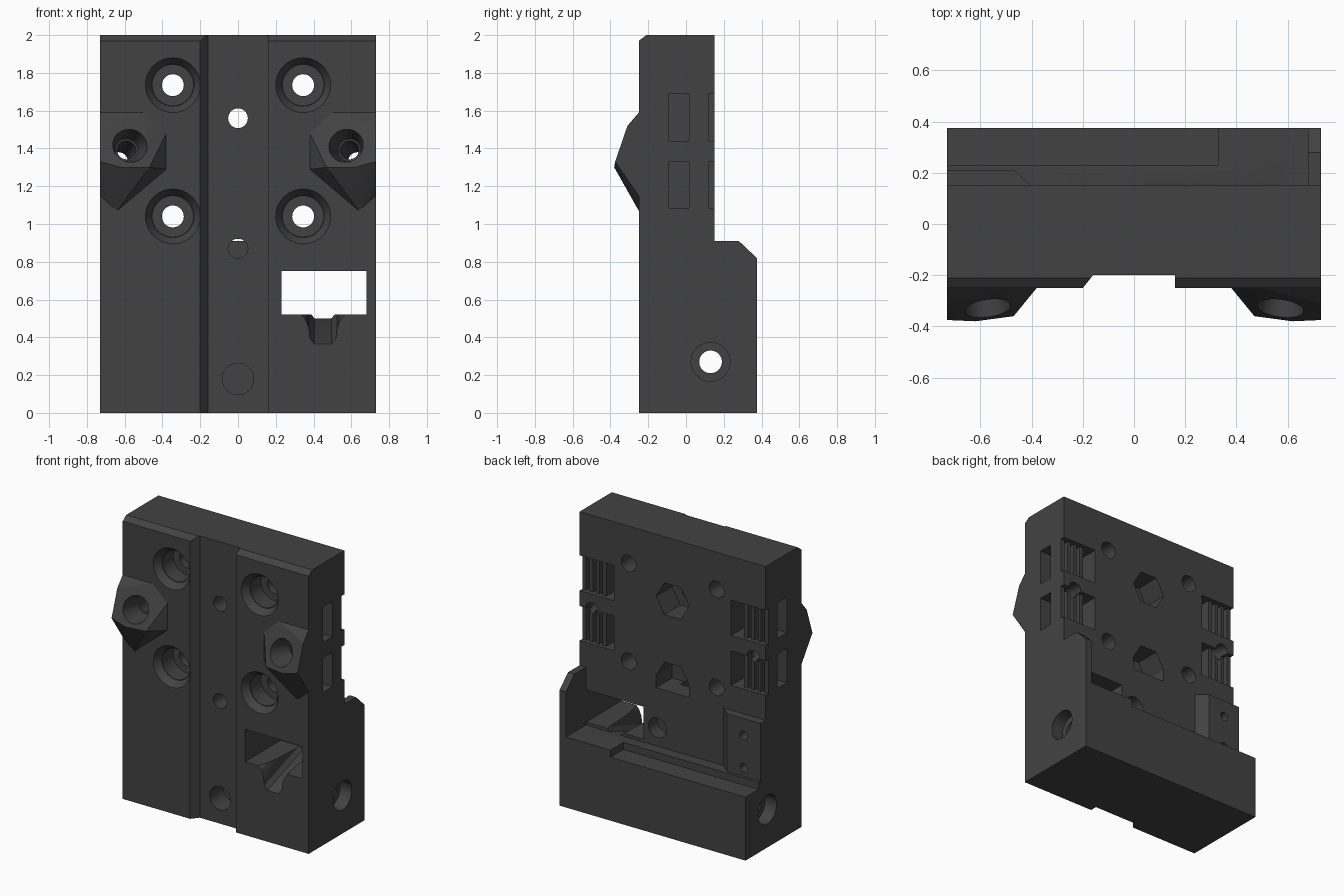
import bpy, bmesh, math
from mathutils import Vector, Matrix

if "Cube" in bpy.data.objects:
    bpy.data.objects.remove(bpy.data.objects["Cube"])

plastic = bpy.data.materials.new("dark_grey_plastic")
plastic.diffuse_color = (0.055, 0.055, 0.055, 1)
plastic.use_nodes = True
plastic.node_tree.nodes["Principled BSDF"].inputs["Base Color"].default_value = plastic.diffuse_color


def make(name, bm):
    bmesh.ops.recalc_face_normals(bm, faces=bm.faces)
    me = bpy.data.meshes.new(name)
    bm.to_mesh(me)
    bm.free()
    ob = bpy.data.objects.new(name, me)
    bpy.context.collection.objects.link(ob)
    me.materials.append(plastic)
    return ob


def prism(name, pts, vec):
    """Closed outline of 3D points, extruded along vec."""
    bm = bmesh.new()
    f = bm.faces.new([bm.verts.new(p) for p in pts])
    r = bmesh.ops.extrude_face_region(bm, geom=[f])
    moved = [v for v in r["geom"] if isinstance(v, bmesh.types.BMVert)]
    bmesh.ops.translate(bm, verts=moved, vec=Vector(vec))
    return make(name, bm)


def box(name, x0, x1, y0, y1, z0, z1):
    x0, x1 = min(x0, x1), max(x0, x1)
    pts = [(x0, y0, z0), (x1, y0, z0), (x1, y1, z0), (x0, y1, z0)]
    return prism(name, pts, (0, 0, z1 - z0))


def rod(name, p, q, r1, r2=None):
    """Cylinder or cone from p to q."""
    p, q = Vector(p), Vector(q)
    d = q - p
    rot = d.to_track_quat("Z", "Y").to_matrix().to_4x4()
    bm = bmesh.new()
    bmesh.ops.create_cone(bm, cap_ends=True, segments=40, radius1=r1,
                          radius2=r1 if r2 is None else r2, depth=d.length,
                          matrix=Matrix.Translation((p + q) / 2) @ rot)
    return make(name, bm)


def combine(tool, op="DIFFERENCE"):
    m = body.modifiers.new("bool", "BOOLEAN")
    m.operation, m.solver, m.object = op, "EXACT", tool
    bpy.context.view_layer.objects.active = body
    bpy.ops.object.modifier_apply(modifier=m.name)
    bpy.data.objects.remove(tool)


# Carriage body: side outline pulled across the width
side = [(-.25, 0), (.375, 0), (.375, .82), (.28, .91), (.15, .91),
        (.15, 2), (-.21, 2), (-.25, 1.97)]
body = prism("carriage_body", [(-.73, y, z) for y, z in side], (1.46, 0, 0))

# Angled screw bosses
boss = [(.73, -.375, 1.33), (.62, -.38, 1.30), (.47, -.36, 1.30), (.38, -.25, 1.37),
        (.38, -.25, 1.48), (.5, -.25, 1.59), (.73, -.25, 1.59), (.73, -.31, 1.52),
        (.38, -.25, 1.29), (.64, -.25, 1.07), (.73, -.25, 1.15)]
for s in (-1, 1):
    bm = bmesh.new()
    for x, y, z in boss:
        bm.verts.new((s * x, y, z))
        if y == -.25:
            bm.verts.new((s * x, -.2, z))
    bmesh.ops.convex_hull(bm, input=bm.verts)
    combine(make("boss", bm), "UNION")

# Space above the rear shelf, leaving one side wall and the mounting plate
plan = [(-.8, .21), (-.47, .21), (-.40, .15), (.68, .15), (.68, .45), (-.8, .45)]
combine(prism("shelf_cut", [(x, y, .5) for x, y in plan], (0, 0, .5)))
combine(box("shelf_step", -.8, .33, .23, .45, .45, .6))

# Front channel with one sloped flank
chan = [(-.24, -.3), (-.24, -.25), (-.2, -.25), (-.16, -.2), (.16, -.2), (.16, -.3)]
chan = [(-.24, -.3)] + chan[2:]
combine(prism("channel", [(x, y, -.1) for x, y in chan], (0, 0, 2.2)))

# Cable window and the sloped trough below it
combine(box("window", .23, .68, -.3, .16, .52, .75))
half = [(.13, .6), (.13, .53), (.095, .495), (.075, .45), (.068, .39), (.045, .36)]
trough = [(.45 + x, z) for x, z in half] + [(.45 - x, z) for x, z in reversed(half)]
combine(prism("trough", [(x, -.26, z) for x, z in trough], (0, .41, .14)))

# Four countersunk mounting holes
for x in (-.345, .345):
    for z in (1.735, 1.04):
        combine(rod("sink", (x, -.26, z), (x, -.2, z), .152, .112))
        combine(rod("bore", (x, -.21, z), (x, -.08, z), .108))
        combine(rod("through", (x, -.3, z), (x, .3, z), .058))

# Centre holes, nut pockets and blind holes
combine(rod("centre_hole", (0, -.3, 1.56), (0, .3, 1.56), .052))
hexa = [(.13 * math.cos(i * math.pi / 3), .13 * math.sin(i * math.pi / 3) + 1.56)
        for i in range(6)]
combine(prism("nut_pocket", [(x, -.03, z) for x, z in hexa], (0, .3, 0)))
house = [(-.13, .911), (.13, .911), (.13, 1.0), (.065, 1.11), (-.065, 1.11), (-.13, 1.0)]
combine(prism("low_pocket", [(x, -.03, z) for x, z in house], (0, .17, 0)))
combine(box("low_pocket_mouth", -.13, .13, .1, .3, .911, 1.0))
combine(prism("low_pocket_top", [(x, .1, z) for x, z in house], (0, .2, 0)))
combine(rod("low_hole", (0, -.3, .87), (0, .02, .87), .052))
combine(rod("magnet_hole", (0, -.3, .18), (0, -.05, .18), .083))
combine(rod("rear_hole", (.12, .05, .63), (.12, .2, .63), .07))

# Cross bore with wider mouths
combine(rod("cross_bore", (-.8, .13, .27), (.8, .13, .27), .06))
for s in (-1, 1):
    combine(rod("mouth", (s * .8, .13, .27), (s * .64, .13, .27), .103))

# Small holes in the mounting plate
for z in (.56, .79):
    combine(rod("plate_hole", (-.60, .1, z), (-.60, .22, z), .03))

# Belt clips: side slot, loop pocket and toothed face
for s in (-1, 1):
    for z0, z1 in ((1.44, 1.69), (1.085, 1.33)):
        combine(box("side_slot", s * .5, s * .8, -.09, .015, z0, z1))
        combine(box("loop_pocket", s * .46, s * .54, -.09, .2, z0, z1))
        combine(box("tooth_recess", s * .53, s * .8, .12, .2, z0, z1))
        for i in range(3):
            x = .57 + i * .052
            combine(box("tooth_gap", s * x, s * (x + .026), .075, .2, z0, z1))

# Tapered screw holes through the bosses
for s in (-1, 1):
    a, b = Vector((s * .56, -.42, 1.435)), Vector((s * .64, .2, 1.32))
    combine(rod("taper", a, a.lerp(b, .38), .112, .06))
    combine(rod("screw", a, b, .05))

# Smooth bores, sharp edges
bpy.ops.object.select_all(action="DESELECT")
body.select_set(True)
bpy.context.view_layer.objects.active = body
bpy.ops.object.shade_smooth_by_angle(angle=math.radians(20))
